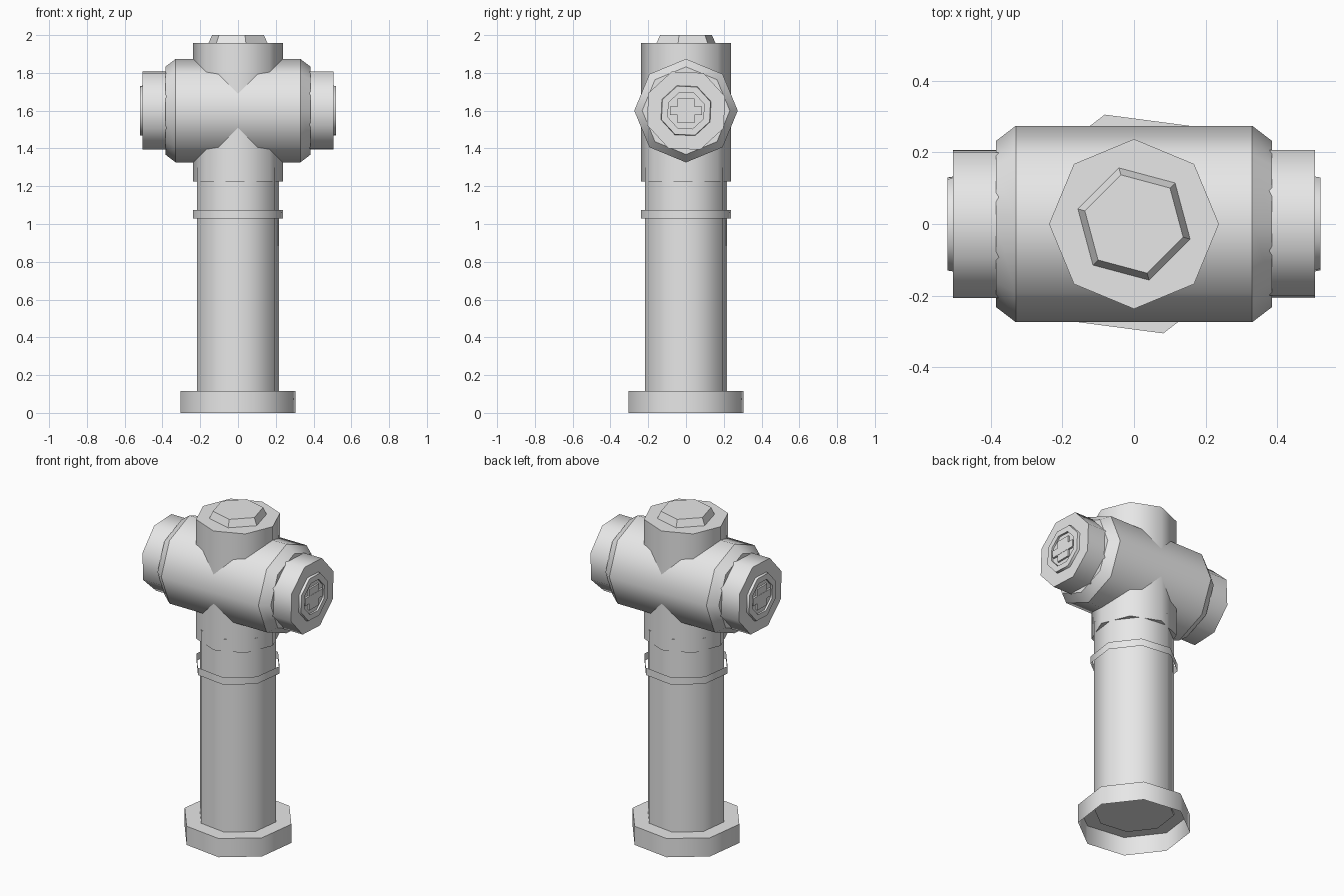
import bpy
import bmesh
from math import cos, sin, pi, radians
from mathutils import Matrix

cube = bpy.data.objects.get("Cube")
if cube:
    bpy.data.objects.remove(cube, do_unlink=True)

# One plain grey for the whole cast body
grey = bpy.data.materials.new("cast grey")
grey.use_nodes = True
colour = (0.8, 0.8, 0.8, 1)
grey.diffuse_color = colour
grey.node_tree.nodes["Principled BSDF"].inputs["Base Color"].default_value = colour

UPRIGHT = Matrix.Identity(4)
AXIS_Z = 1.6


def sideways(sign):
    """Turn the lathe axis to +x or -x at barrel height."""
    return Matrix.Translation((0, 0, AXIS_Z)) @ Matrix.Rotation(sign * pi / 2, 4, "Y")


def finish(name, bm):
    mesh = bpy.data.meshes.new(name)
    bm.to_mesh(mesh)
    bm.free()
    mesh.materials.append(grey)
    obj = bpy.data.objects.new(name, mesh)
    bpy.context.collection.objects.link(obj)
    return obj


def lathe(name, profile, sides=8, phase=0, place=UPRIGHT, smooth=True):
    """Sweep (radius, height) points round an axis; a zero radius closes the end."""
    bm = bmesh.new()
    rings = []
    for r, h in profile:
        if r == 0:
            rings.append([bm.verts.new((0, 0, h))])
            continue
        angles = [radians(phase) + 2 * pi * i / sides for i in range(sides)]
        rings.append([bm.verts.new((r * cos(a), r * sin(a), h)) for a in angles])
    for low, high in zip(rings, rings[1:]):
        for i in range(sides):
            j = (i + 1) % sides
            if len(low) == 1:
                corners = (low[0], high[j], high[i])
            elif len(high) == 1:
                corners = (low[i], low[j], high[0])
            else:
                corners = (low[i], low[j], high[j], high[i])
            bm.faces.new(corners)
    # Smooth around the axis, crisp at every profile corner
    for face in bm.faces:
        face.smooth = smooth
    for ring in rings:
        for i in range(len(ring)):
            edge = bm.edges.get((ring[i], ring[i - 1])) if len(ring) > 1 else None
            if edge:
                edge.smooth = False
    bm.transform(place)
    return finish(name, bm)


def box(name, centre, size):
    bm = bmesh.new()
    bmesh.ops.create_cube(bm, size=1)
    bm.transform(Matrix.Translation(centre) @ Matrix.Diagonal((*size, 1)))
    return finish(name, bm)


# Standpipe: open-bottomed foot flange, shaft and band
TWIST = 15
lathe("base_flange", [(0.316, 0), (0.316, 0.115), (0.2, 0.115)], phase=TWIST)
lathe("pipe", [(0, 0.1), (0.226, 0.1), (0.226, 1.3), (0, 1.3)], phase=TWIST)
lathe("pipe_band", [(0.246, 1.03), (0.246, 1.075)], phase=TWIST)

# Vertical collar crossing the barrel, with a bevelled hexagonal nut on top
lathe("collar", [(0, 1.225), (0.237, 1.225), (0.237, 1.957), (0, 1.957)])
lathe("top_nut", [(0.163, 1.955), (0.142, 2), (0, 2)], sides=6, phase=45, smooth=False)

# Horizontal barrel with chamfered ends
lathe("barrel", [(0, -0.385), (0.232, -0.385), (0.274, -0.33),
                 (0.274, 0.33), (0.232, 0.385), (0, 0.385)], place=sideways(1))

# Outlet caps with a recessed disc and a raised cross grip
for side, sign in (("left", 1), ("right", -1)):
    place = sideways(sign)
    lathe(side + "_cap", [(0.22, 0.37), (0.22, 0.505), (0, 0.505)], phase=20, place=place)
    lathe(side + "_cap_disc", [(0.142, 0.5), (0.138, 0.52), (0.102, 0.52),
                               (0.102, 0.508), (0, 0.508)], phase=20, place=place)
    box(side + "_grip_bar", (sign * 0.511, 0, AXIS_Z), (0.018, 0.17, 0.045))
    box(side + "_grip_post", (sign * 0.51, 0, AXIS_Z), (0.018, 0.09, 0.13))
